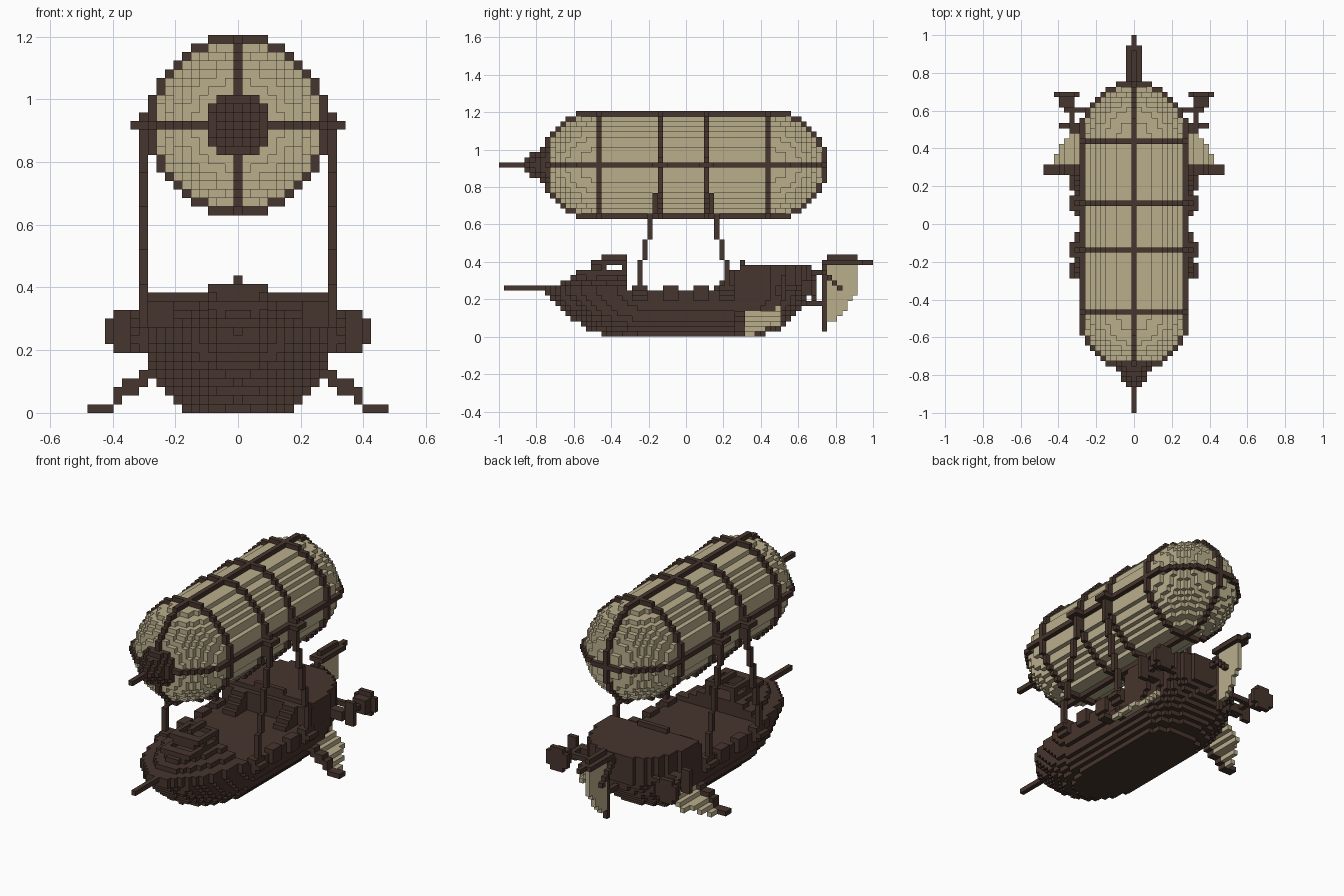
import bpy, bmesh, math

cube = bpy.data.objects.get("Cube")
if cube:
    bpy.data.objects.remove(cube, do_unlink=True)

V = 2 / 73          # edge length of one block
AXIS = 33           # block row of the balloon's centre line
parts = {}          # part name -> (cells, material)
taken = set()


def material(name, rgb):
    m = bpy.data.materials.new(name)
    m.use_nodes = True
    m.diffuse_color = (*rgb, 1)
    m.node_tree.nodes["Principled BSDF"].inputs["Base Color"].default_value = (*rgb, 1)
    return m


wood = material("dark wood", (0.062, 0.035, 0.026))
canvas = material("cream canvas", (0.49, 0.425, 0.265))


def box(x0, x1, y0, y1, z0, z1):
    return {(x, y, z) for x in range(x0, x1 + 1)
            for y in range(y0, y1 + 1) for z in range(z0, z1 + 1)}


def both(cells):
    return cells | {(-x, y, z) for x, y, z in cells}


def add(name, cells, mat):
    cells = cells - taken
    taken.update(cells)
    parts[name] = (cells, mat)


def build(name, cells, mat):
    # only faces that are not covered by a neighbouring block
    bm = bmesh.new()
    verts = {}

    def vert(p):
        if p not in verts:
            verts[p] = bm.verts.new(((p[0] - .5) * V, (p[1] - .5) * V, p[2] * V))
        return verts[p]

    for c in sorted(cells):
        for a in range(3):
            b, d = (a + 1) % 3, (a + 2) % 3
            for s in (0, 1):
                n = list(c)
                n[a] += 2 * s - 1
                if tuple(n) in taken:
                    continue
                ring = []
                for u, w in ((0, 0), (1, 0), (1, 1), (0, 1)):
                    p = list(c)
                    p[a] += s
                    p[b] += u
                    p[d] += w
                    ring.append(vert(tuple(p)))
                bm.faces.new(ring if s else ring[::-1])
    me = bpy.data.meshes.new(name)
    bm.to_mesh(me)
    bm.free()
    me.materials.append(mat)
    bpy.context.collection.objects.link(bpy.data.objects.new(name, me))


# Balloon: capsule of canvas with hoops and four long ribs
envelope, frame = set(), set()
for x, y, z in box(-10, 10, -28, 27, AXIS - 10, AXIS + 10):
    dy = max(y - 17, -18 - y, 0)
    r = math.sqrt(x * x + (z - AXIS) ** 2 + dy * dy)
    if r < 9.5:
        envelope.add((x, y, z))
    elif r < 10.5 and (x == 0 or z == AXIS or y in (-17, -5, 4, 16)):
        frame.add((x, y, z))
add("balloon_frame", frame, wood)
nose = {(x, y, z) for x, y, z in box(-3, 3, -31, -26, AXIS - 3, AXIS + 3)
        if math.hypot(x, z - AXIS) < min(3.7, 0.7 * (y + 33))}
add("balloon_nose", nose | box(0, 0, -36, -31, AXIS, AXIS), wood)
add("balloon_envelope", envelope, canvas)


# Hull: stacked rounded layers that widen and lengthen upward
def plan(y, bow, stern, width):
    if y < -6:
        t, p = (y + 6) / (bow + 6), 2
    else:
        t, p = max(0, (y - 10) / (stern - 10)), 2.6
    return width * (1 - t ** p) ** (1 / p) if t < 1 else -1


def layer(k, y0=-40, y1=40, inset=0):
    t = min(k / 8, 1)
    width = 6.4 + 4.2 * (1 - (1 - t) ** 2.5) - inset
    bow, stern = -16.5 - 11 * t ** 0.7 + inset, 15.6 + 9 * t ** 0.6
    return {(x, y, k) for x, y, _ in box(-11, 11, y0, y1, k, k)
            if abs(x) <= plan(y, bow, stern, width)}


hull = set()
for k in range(9):
    hull |= layer(k)
add("hull", hull, wood)

# Raised stern deck with a rail and stairs
quarterdeck = set()
for k in range(9, 14):
    quarterdeck |= layer(k, 10 if k < 13 else 11)
for s in range(4):
    quarterdeck |= both(box(5, 7, 9 - s, 9 - s, 9, 12 - s))
add("quarterdeck", quarterdeck, wood)
add("quarterdeck_rail", box(-3, 3, 11, 11, 14, 14), wood)

# Stepped bow deck with an open rail frame
foredeck = layer(9, -30, -12)
for k in range(10, 12):
    foredeck |= layer(k, -30, -12, (k - 9) * 2.5)
add("foredeck", foredeck, wood)
bow_rail = both(box(3, 3, -21, -12, 12, 12) | box(3, 3, -18, -12, 14, 14)
                | box(3, 3, -12, -12, 12, 14) | box(3, 3, -16, -16, 12, 14))
bow_rail |= box(-3, 3, -12, -12, 14, 14) | box(0, 0, -16, -12, 15, 15)
bow_rail |= box(-3, 3, -21, -20, 12, 12) | box(-2, 2, -18, -17, 13, 14)
add("bow_rail", bow_rail, wood)
add("bowsprit", box(0, 0, -35, -27, 9, 9), wood)

# Blocks along the bulwark
bulwark = set()
for y in (-9, -3, 3, 8):
    bulwark |= both(box(10, 11, y - 1, y + 1, 7, 9))
add("bulwark_blocks", bulwark, wood)

# Four suspension ropes and their brackets
for label, foot, top in (("front", -9, -5), ("rear", 8, 4)):
    rope = box(12, 12, foot - 1, foot + 1, 8, 8)
    for z in range(9, AXIS - 2):
        y = round(foot + (top - foot) * max(0, z - 12) / (AXIS - 15))
        rope |= box(11, 11, y, y, z, z)
    rope |= box(11, 11, top, top, AXIS - 3, AXIS + 1)
    rope |= box(11, 11, top - 1, top + 1, AXIS, AXIS)
    rope |= box(12, 12, top - 1, top + 1, AXIS, AXIS)
    add(label + "_ropes", both(rope), wood)

# Sloping side fins: wooden leading edge and canvas web
spar, web = set(), set()
for x in range(9, 18):
    z = max(0, round((15.2 - x) * 0.75))
    spar |= box(x, x, 10, 11, z, z + (x < 15))
    if x < 16:
        web |= box(x, x, 12, min(18, 12 + round((16 - x) * 1.4)), z, z)
add("fin_spars", both(spar), wood)
add("fin_webs", both(web), canvas)

# Side thrusters on struts
disc = {c for c in box(11, 15, 25, 25, 7, 11)
        if abs(c[0] - 13) + abs(c[2] - 9) < 4}
thruster = disc | box(12, 14, 23, 24, 8, 10) | box(7, 13, 22, 22, 9, 9)
thruster |= box(9, 12, 18, 19, 8, 9) | box(13, 14, 19, 19, 7, 11)
thruster |= box(12, 12, 19, 22, 9, 9)
add("side_thrusters", both(thruster), wood)

# Rudder: post, top beam, braces and canvas blade
post = box(0, 0, 27, 27, 1, 13) | box(-1, 1, 27, 34, 14, 14)
post |= box(0, 0, 27, 36, 14, 14) | box(0, 0, 28, 33, 15, 15)
post |= box(0, 0, 24, 26, 12, 12) | box(0, 0, 23, 26, 6, 6)
for s in range(4):
    post |= both(box(1, 1, 27 + s, 27 + s, 12 - s, 12 - s))
add("rudder_frame", post, wood)
blade = set()
for z in range(3, 14):
    blade |= box(0, 0, 28, min(33, 29 + round((z - 3) * 0.8)), z, z)
add("rudder_blade", blade, canvas)

for name, (cells, mat) in parts.items():
    build(name, cells, mat)
